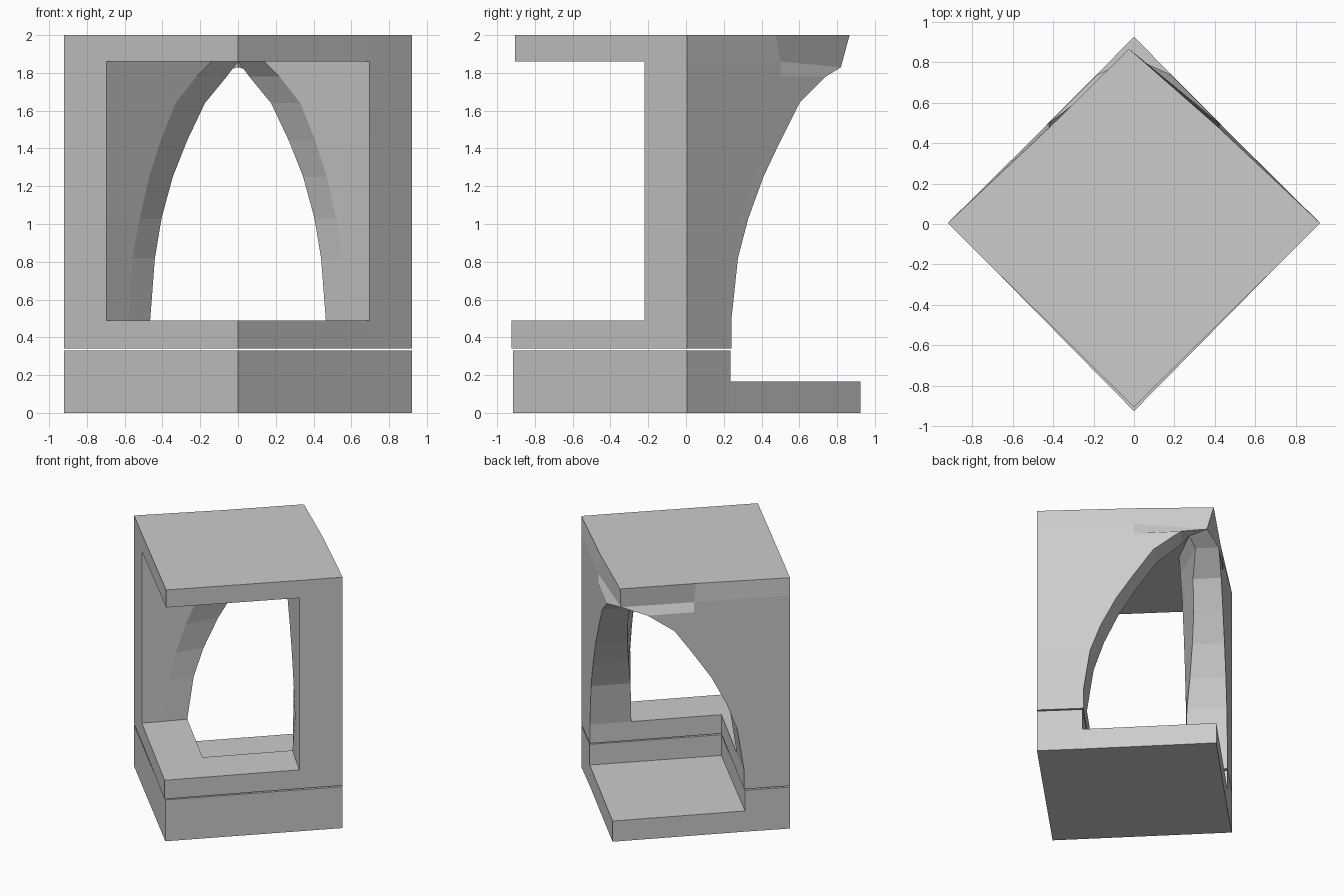
import bpy, bmesh

if "Cube" in bpy.data.objects:
    bpy.data.objects.remove(bpy.data.objects["Cube"])


def at(pts, z):
    """Place 2D points at height z."""
    return [(x, y, z) for x, y in pts]


def mirrored(half):
    """Close a half outline that starts and ends on the centre line."""
    return half + [(-x, y, z) for x, y, z in half[-2:0:-1]]


def flip(pts):
    return [(-x, y, z) for x, y, z in pts]


def bridge(faces, a, b):
    """Side faces between two outlines with equal point counts."""
    n = len(a)
    for i in range(n):
        j = (i + 1) % n
        faces.append([a[i], a[j], b[j], b[i]])


def make(name, faces):
    bm = bmesh.new()
    for f in faces:
        pts = [p for i, p in enumerate(f) if p != f[i - 1]]
        if len(pts) > 2:
            bm.faces.new([bm.verts.new(p) for p in pts])
    bmesh.ops.remove_doubles(bm, verts=bm.verts, dist=0.0005)
    bmesh.ops.recalc_face_normals(bm, faces=bm.faces)
    me = bpy.data.meshes.new(name)
    bm.to_mesh(me)
    bm.free()
    ob = bpy.data.objects.new(name, me)
    bpy.context.collection.objects.link(ob)
    return ob


# Stepped base: diamond plate with a raised L along the two front sides
A, E, N = (0.92, 0.005), (0.685, 0.235), (0, -0.445)
plate = [(0, -0.915), A, E, (0, 0.925)]
raised = [(0, -0.915), A, E, N]
outline = [mirrored(at(plate, z)) for z in (0, 0.165)]
steps = [mirrored(at(raised, z)) for z in (0.165, 0.33)]
faces = [outline[0], steps[1], mirrored(at([N, E, (0, 0.925)], 0.165))]
bridge(faces, *outline)
bridge(faces, *steps)
make("stepped_base", faces)

# Side wall sections: height, outer arch y, inner arch x, inner bevel x
SECTIONS = [
    (0.49, 0.24, 0.465, 0.58), (0.82, 0.275, 0.44, 0.56),
    (1.03, 0.33, 0.405, 0.52), (1.25, 0.41, 0.345, 0.47),
    (1.44, 0.50, 0.27, 0.41), (1.64, 0.60, 0.175, 0.33),
    (1.78, 0.74, 0.06, 0.22),
]
B = (0.695, -0.22)


def section(z, yo, xd, xc):
    m = min(0.5, yo * 0.9)
    arch_in = (xd, xd - 0.92 + 2 * yo)
    return at([B, A, (0.92 - m, m), (0.92 - yo, yo), arch_in, (xc, 0.48 - xc)], z)


rings = [section(*s) for s in SECTIONS]
apex = at([B, A, (0.42, 0.5)], 1.86) + [(0, 0.82, 1.83), (0, 0.62, 1.86), (0.14, 0.34, 1.86)]
rings.append(apex)

# Frame body: floor slab, two arched walls and roof in one shell
faces = []
for a, b in zip(rings, rings[1:]):
    bridge(faces, a, b)
    bridge(faces, flip(a), flip(b))

front, back = (0, -0.925, 0.49), (0, -0.445, 0.49)
slab_top = mirrored([front] + rings[0][:5] + [back])
slab_low = [(x, y, 0.34) for x, y, z in slab_top]
bridge(faces, slab_low, slab_top)
faces.append(slab_low)
faces.append(mirrored([front, rings[0][0], rings[0][5], rings[0][4], back]))

roof_front = (0, -0.905, 1.86)
roof_low = mirrored([roof_front] + apex[:4])
roof_top = mirrored(at([(0, -0.905), B, A, (0.42, 0.475), (0, 0.866)], 2.0))
roof_top[4] = (-0.025, 0.866, 2.0)
bridge(faces, roof_low, roof_top)
faces.append(roof_top)
faces.append(mirrored([roof_front, apex[0], apex[5], apex[4]]))
make("arched_frame", faces)
